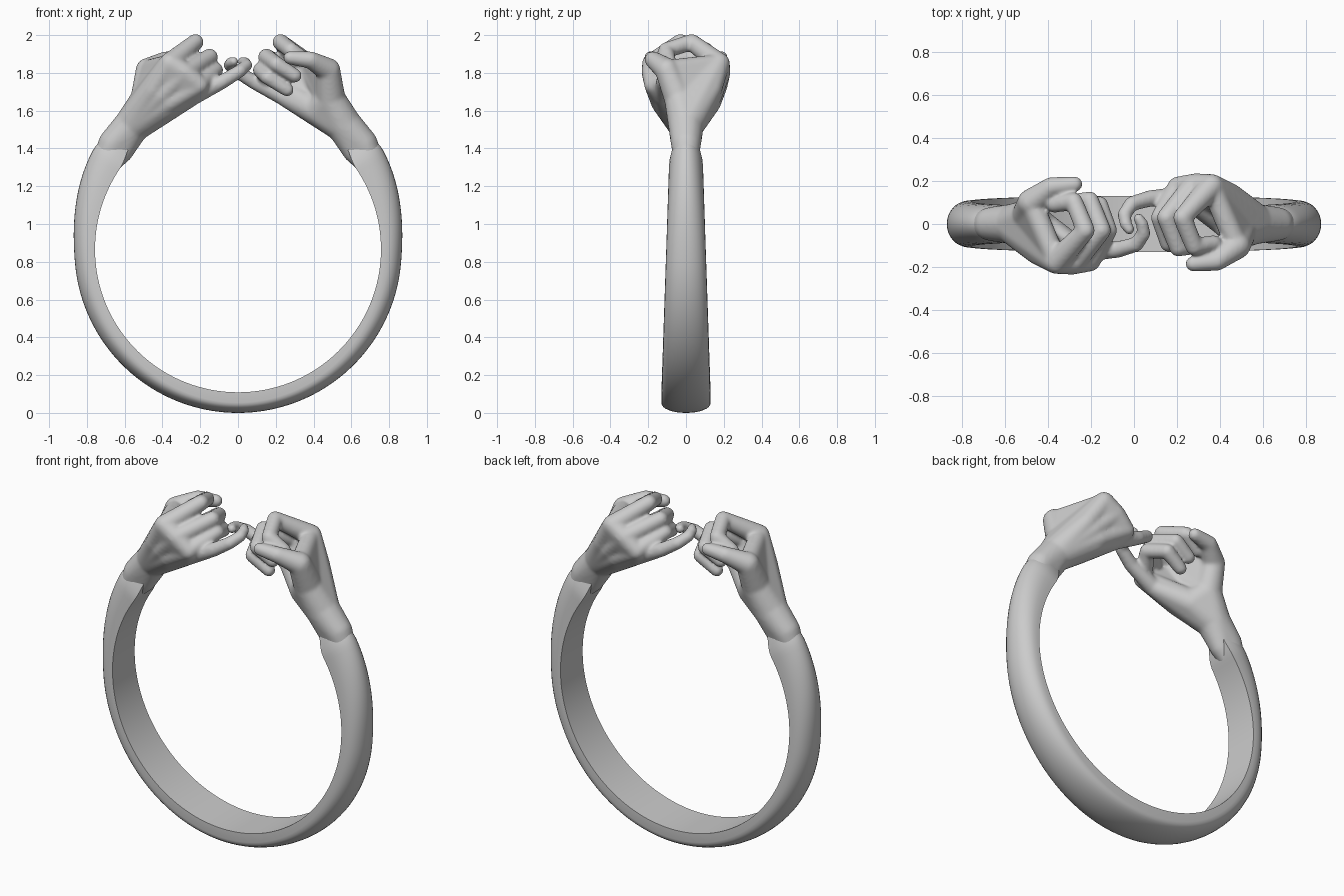
import bpy, bmesh
from math import sin, cos, pi, radians

if "Cube" in bpy.data.objects:
    bpy.data.objects.remove(bpy.data.objects["Cube"])


def new_object(name, bm):
    mesh = bpy.data.meshes.new(name)
    bm.to_mesh(mesh)
    bm.free()
    obj = bpy.data.objects.new(name, mesh)
    bpy.context.collection.objects.link(obj)
    return obj


def hull(bm, *balls):
    """Add the convex hull of several spheres, each given as (x, y, z, radius)."""
    part = bmesh.new()
    for x, y, z, r in balls:
        ball = bmesh.ops.create_icosphere(part, subdivisions=3, radius=r)
        bmesh.ops.translate(part, verts=ball["verts"], vec=(x, y, z))
    bmesh.ops.delete(part, geom=list(part.faces), context='FACES_ONLY')
    bmesh.ops.delete(part, geom=list(part.edges), context='EDGES_FACES')
    bmesh.ops.convex_hull(part, input=list(part.verts))
    inner = [v for v in part.verts if not v.link_faces]
    bmesh.ops.delete(part, geom=inner, context='VERTS')
    tmp = bpy.data.meshes.new("tmp")
    part.to_mesh(tmp)
    part.free()
    bm.from_mesh(tmp)
    bpy.data.meshes.remove(tmp)


def chain(bm, balls):
    for a, b in zip(balls, balls[1:]):
        hull(bm, a, b)


def smoothstep(t):
    t = max(0.0, min(1.0, t))
    return t * t * (3 - 2 * t)


# Band: domed section swept around the finger hole, thickening to the wrists
# and then shrinking to a narrow end hidden inside each hand
bm = bmesh.new()
R, CZ, END, STEPS, ARC = 0.757, 0.866, 142, 160, 16
rings = []
for i in range(STEPS + 1):
    deg = -END + 2 * END * i / STEPS
    a = radians(deg)
    thick = 0.109 + 0.08 * smoothstep((abs(deg) - 85) / 55)
    w = 0.134 - 0.034 * (CZ - R * cos(a))
    side = thick * (0.5 - 0.35 * smoothstep(abs(deg) / 90))
    shrink = 1 - 0.7 * smoothstep((abs(deg) - 124) / (END - 124))
    section = [(0, -w), (0, w)]
    for k in range(ARC + 1):
        b = pi * k / ARC
        section.append((side + (thick - side) * max(0, sin(b)) ** 0.9, w * cos(b)))
    loop = []
    for d, y in section:
        r = R + thick / 2 + (d - thick / 2) * shrink
        loop.append(bm.verts.new((r * sin(a), y * shrink, CZ - r * cos(a))))
    rings.append(loop)
n = len(rings[0])
for r0, r1 in zip(rings, rings[1:]):
    for k in range(n):
        bm.faces.new((r0[k], r0[(k + 1) % n], r1[(k + 1) % n], r1[k]))
bm.faces.new(rings[0])
bm.faces.new(rings[-1])
bmesh.ops.recalc_face_normals(bm, faces=bm.faces)
band = new_object("band", bm)
bpy.context.view_layer.objects.active = band
band.select_set(True)
bpy.ops.object.shade_smooth_by_angle(angle=radians(35))

# Hand joints: knuckle, middle joint, end joint, tip
index = [(0.36, 0.175, 1.85, .058), (0.225, 0.03, 1.963, .044), (0.28, -0.105, 1.92, .042), (0.37, -0.09, 1.86, .038)]
middle = [(0.28, 0.18, 1.80, .055), (0.15, 0.03, 1.885, .044), (0.205, -0.11, 1.845, .042), (0.30, -0.10, 1.785, .038)]
ring = [(0.205, 0.17, 1.735, .051), (0.12, 0.03, 1.815, .042), (0.16, -0.09, 1.775, .040), (0.26, -0.08, 1.71, .036)]
pinky = [(0.24, 0.125, 1.675, .048), (0.08, 0.12, 1.755, .039), (-0.01, 0.095, 1.81, .035),
         (-0.045, 0.045, 1.84, .032), (-0.038, 0.0, 1.855, .029), (-0.022, -0.025, 1.86, .025)]
thumb = [(0.49, -0.035, 1.66, .08), (0.478, -0.10, 1.815, .064), (0.385, -0.172, 1.868, .046), (0.275, -0.185, 1.88, .036)]
fingers = (index, middle, ring, pinky)
wrist = (0.56, 0, 1.525, .095)
forearm = [(0.617, 0, 1.385, .063), (0.66, 0, 1.425, .08)]
heel = (0.425, 0.02, 1.595, .078)

bm = bmesh.new()
for finger in fingers + (thumb,):
    chain(bm, finger)

# Back of hand, with a raised ridge running to every knuckle
for a, b in zip(fingers, fingers[1:]):
    hull(bm, wrist, a[0], b[0])
for finger in fingers:
    x, y, z, r = finger[0]
    mid = (x * .55 + .25, y * .55 + .035, z * .55 + .69, .058)
    chain(bm, [wrist, mid, finger[0]])

# Palm heel, ball of the thumb, thumb web
hull(bm, wrist, heel, pinky[0])
hull(bm, wrist, heel, (0.33, 0.09, 1.635, .055), ring[0])
hull(bm, wrist, thumb[0], heel)
hull(bm, wrist, thumb[0], index[0])
hull(bm, thumb[0], thumb[1][:3] + (.054,), index[0][:3] + (.05,))

# Wrist running into the band
hull(bm, wrist, *forearm)
hull(bm, *forearm, (0.755, 0, 1.24, .045))

hand = new_object("right_hand", bm)
remesh = hand.modifiers.new("blend", 'REMESH')
remesh.mode = 'VOXEL'
remesh.voxel_size = 0.009
remesh.use_smooth_shade = True
soften = hand.modifiers.new("soften", 'SMOOTH')
soften.factor = 0.5
soften.iterations = 10

# The other hand is the same one turned half around the vertical axis
other = hand.copy()
other.name = "left_hand"
other.rotation_euler.z = pi
bpy.context.collection.objects.link(other)
